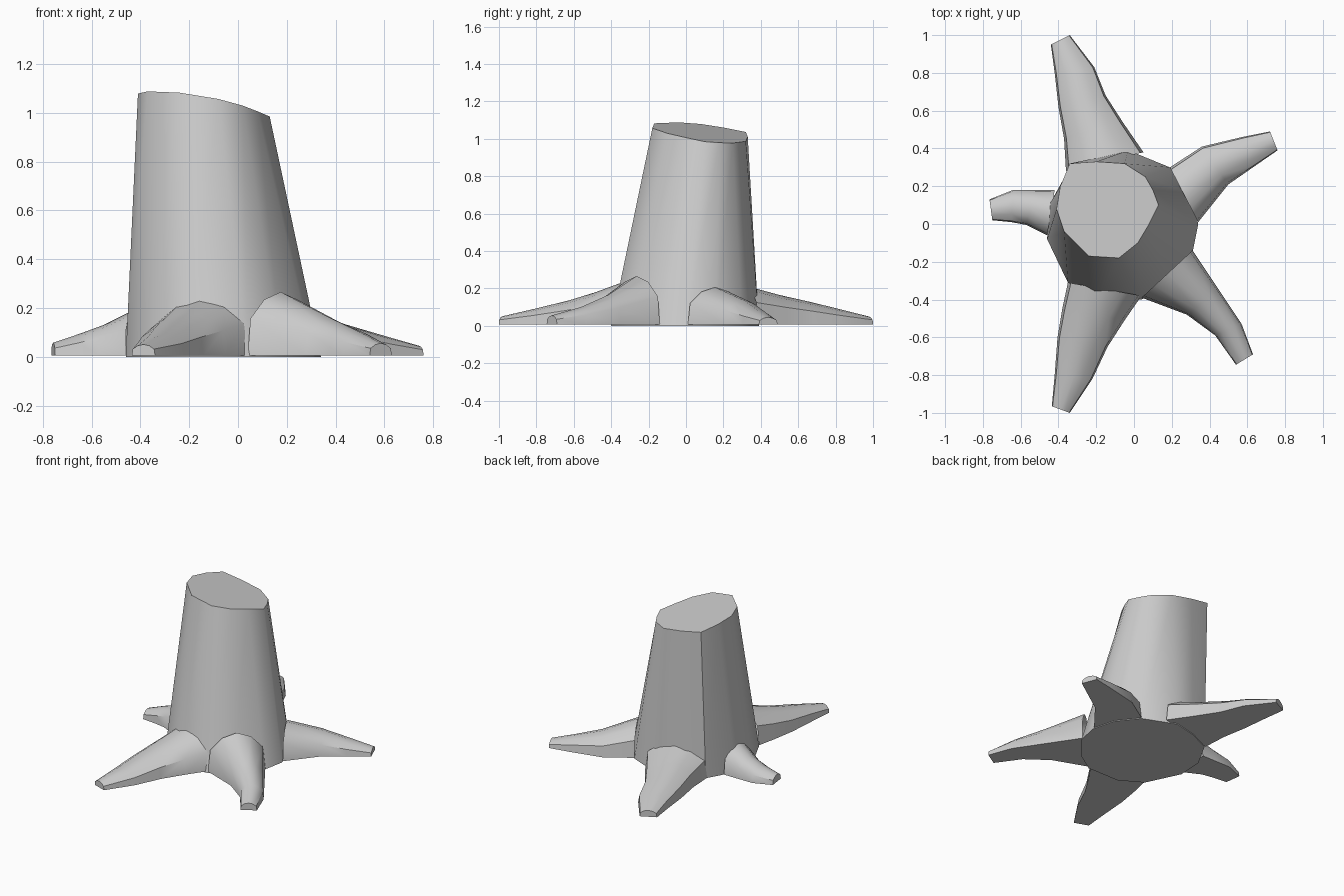
import bpy, bmesh
from mathutils import Vector

if "Cube" in bpy.data.objects:
    bpy.data.objects.remove(bpy.data.objects["Cube"])


def loft(name, rings, cap_start, cap_end, angle):
    """Join closed rings of points into one smooth-shaded skin."""
    bm = bmesh.new()
    loops = [[bm.verts.new(p) for p in ring] for ring in rings]
    n = len(loops[0])
    for a, b in zip(loops, loops[1:]):
        for i in range(n):
            j = (i + 1) % n
            bm.faces.new((a[i], a[j], b[j], b[i]))
    if cap_start:
        bm.faces.new(loops[0][::-1])
    if cap_end:
        bm.faces.new(loops[-1])
    bmesh.ops.recalc_face_normals(bm, faces=bm.faces[:])
    mesh = bpy.data.meshes.new(name)
    bm.to_mesh(mesh)
    bm.free()
    ob = bpy.data.objects.new(name, mesh)
    bpy.context.collection.objects.link(ob)
    bpy.ops.object.select_all(action='DESELECT')
    ob.select_set(True)
    bpy.context.view_layer.objects.active = ob
    bpy.ops.object.shade_smooth_by_angle(angle=angle)
    return ob


# Trunk: leaning, tapered, with a slanted cut on top
base = [(.34, 0), (.30, .16), (.19, .30), (-.03, .39), (-.20, .35), (-.35, .28),
        (-.45, .10), (-.46, -.08), (-.35, -.31), (-.20, -.40), (.04, -.40),
        (.18, -.31), (.31, -.15)]
cut = [(.13, .10), (.10, .18), (.06, .25), (-.05, .32), (-.20, .33), (-.34, .32),
       (-.39, .20), (-.41, .08), (-.37, -.04), (-.24, -.17), (-.08, -.18),
       (.02, -.10), (.08, 0)]


def cut_height(x, y):
    return 1.083 - .17 * (x + .41) - .13 * (y - .05)


loft("trunk", [[(x, y, 0) for x, y in base],
               [(x, y, cut_height(x, y)) for x, y in cut]], True, True, .75)

# Arched root section: (fraction across, fraction of height)
ARCH = [(0, 0), (.04, .58), (.25, .88), (.5, 1), (.75, .88), (.96, .58), (1, 0)]


def root(name, stations):
    """Stations run from trunk to tip: left point, right point, height."""
    rings = []
    for left, right, h in stations:
        a, b = Vector((*left, .006)), Vector((*right, .006))
        rings.append([a.lerp(b, t) + Vector((0, 0, z * h)) for t, z in ARCH])
    loft(name, rings, False, True, .75)


# Five roots spreading over the ground
root("back_root", [((-.36, .28), (.05, .38), .205),
                   ((-.37, .45), (-.06, .54), .16),
                   ((-.40, .62), (-.15, .68), .125),
                   ((-.42, .80), (-.21, .83), .085),
                   ((-.44, .95), (-.34, 1.0), .045)])
root("back_right_root", [((.19, .30), (.34, .01), .20),
                         ((.36, .41), (.50, .21), .13),
                         ((.57, .46), (.63, .30), .08),
                         ((.72, .49), (.76, .39), .04)])
root("front_right_root", [((.31, -.14), (.04, -.39), .26),
                          ((.45, -.35), (.28, -.48), .16),
                          ((.57, -.53), (.43, -.59), .095),
                          ((.63, -.69), (.54, -.745), .05)])
root("front_root", [((-.35, -.31), (.04, -.38), .225),
                    ((-.38, -.45), (-.05, -.51), .175),
                    ((-.405, -.60), (-.14, -.65), .13),
                    ((-.42, -.80), (-.22, -.82), .085),
                    ((-.435, -.965), (-.34, -1.0), .045)])
root("left_root", [((-.46, -.06), (-.42, .18), .18),
                   ((-.57, -.005), (-.53, .18), .125),
                   ((-.65, .01), (-.64, .18), .09),
                   ((-.75, .02), (-.765, .13), .052)])
